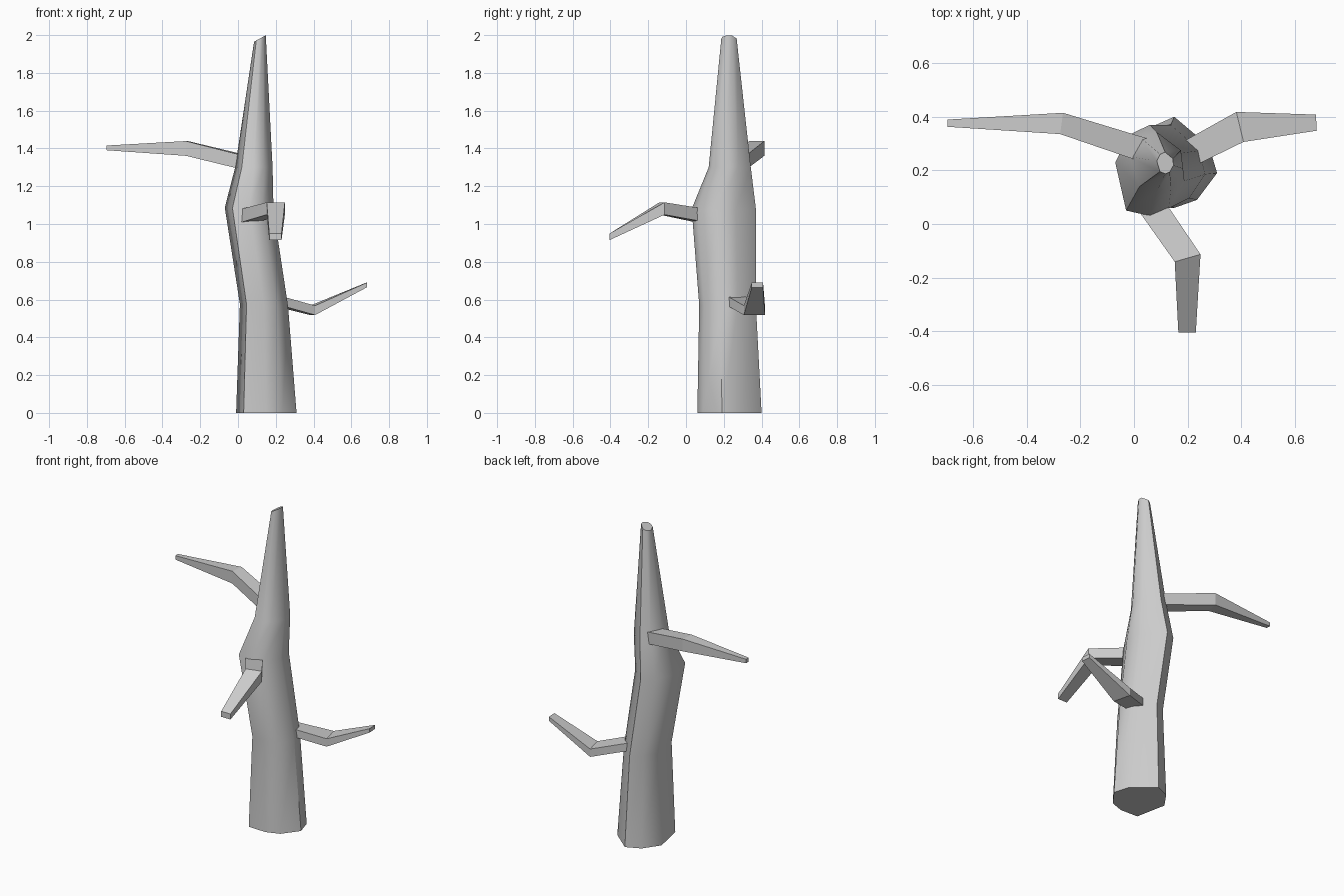
import bpy, math
from mathutils import Vector

if "Cube" in bpy.data.objects:
    bpy.data.objects.remove(bpy.data.objects["Cube"])


def loft(name, rings):
    """Bridge equal-sized rings of points and cap both ends."""
    n = len(rings[0])
    verts = [p for ring in rings for p in ring]
    faces = [(r * n + i, r * n + (i + 1) % n, (r + 1) * n + (i + 1) % n, (r + 1) * n + i)
             for r in range(len(rings) - 1) for i in range(n)]
    faces += [tuple(reversed(range(n))), tuple(range(len(verts) - n, len(verts)))]
    me = bpy.data.meshes.new(name)
    me.from_pydata(verts, [], faces)
    ob = bpy.data.objects.new(name, me)
    bpy.context.collection.objects.link(ob)
    return ob


# Trunk: irregular eight-sided outline, fitted to each level's extents
outline = [(.03, .065), (.15, .06), (.235, .09), (.31, .19),
           (.28, .29), (.15, .40), (.06, .36), (-.01, .26)]
# z, x min, x max, y min, y max, roundness, slope along x
levels = [(0, -.01, .31, .06, .40, 0, 0),
          (.57, .01, .265, .07, .37, .2, -.05),
          (1.08, -.07, .188, .03, .37, .5, -.05),
          (1.30, -.015, .183, .12, .343, .8, 0),
          (1.982, .085, .147, .187, .268, 1, .55)]
trunk_rings = []
for z, x0, x1, y0, y1, k, slope in levels:
    ring = []
    for x, y in outline:
        u, v = (x - .15) / .16, (y - .23) / .17
        s = 1 + k * (1 / math.hypot(u, v) - 1)
        ring.append((u * s, v * s))
    ulo, uhi = min(p[0] for p in ring), max(p[0] for p in ring)
    vlo, vhi = min(p[1] for p in ring), max(p[1] for p in ring)
    pts = []
    for u, v in ring:
        x = x0 + (x1 - x0) * (u - ulo) / (uhi - ulo)
        y = y0 + (y1 - y0) * (v - vlo) / (vhi - vlo)
        pts.append((x, y, z + slope * (x - (x0 + x1) / 2)))
    trunk_rings.append(pts)
trunk = loft("trunk", trunk_rings)
bpy.context.view_layer.objects.active = trunk
trunk.select_set(True)
bpy.ops.object.shade_smooth_by_angle(angle=math.radians(50))


# Branches: square-section bent limbs, each given as (centre, width, height)
def branch(name, path):
    centres = [Vector(p[0]) for p in path]
    rings = []
    for i, (_, w, h) in enumerate(path):
        t = centres[min(i + 1, len(path) - 1)] - centres[max(i - 1, 0)]
        side = Vector((t.y, -t.x, 0)).normalized() * w / 2
        up = Vector((0, 0, h / 2))
        c = centres[i]
        rings.append([c + side - up, c + side + up, c - side + up, c - side - up])
    return loft(name, [[tuple(p) for p in reversed(r)] for r in rings])


branch("left_branch", [((.04, .275, 1.325), .09, .075),
                       ((-.27, .375, 1.40), .08, .078),
                       ((-.695, .376, 1.403), .027, .025)])
branch("right_branch", [((.21, .265, .592), .10, .05),
                        ((.395, .362, .543), .115, .05),
                        ((.68, .378, .677), .06, .025)])
branch("front_branch", [((.06, .075, 1.045), .10, .07),
                        ((.20, -.127, 1.082), .10, .065),
                        ((.198, -.405, .932), .065, .035)])
